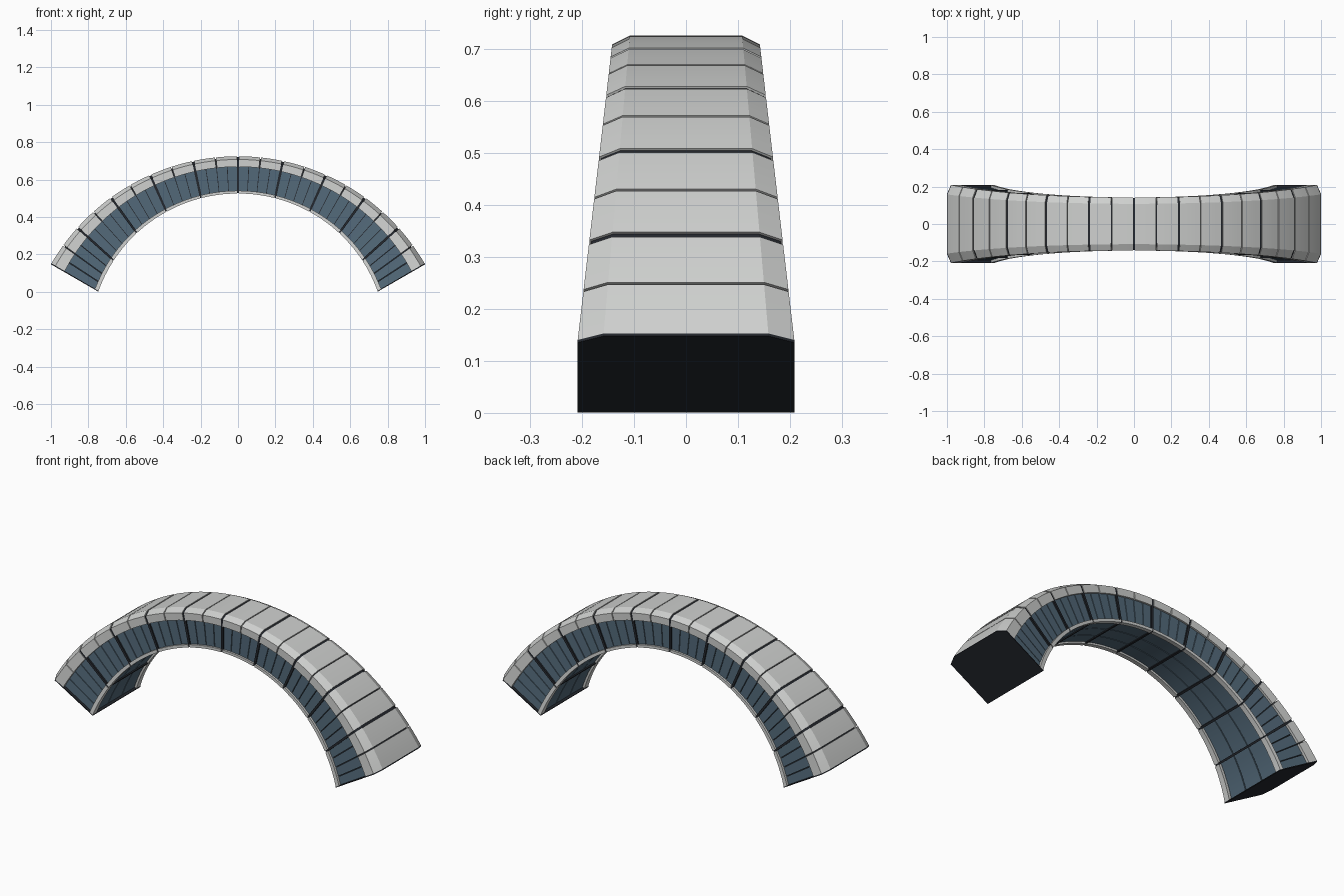
import bpy, bmesh
from math import radians, sin, cos

cube = bpy.data.objects.get("Cube")
if cube:
    bpy.data.objects.remove(cube)

RADIUS = 1.155      # outer radius of the arch
CENTRE_Z = -0.43    # height of the arch centre
HALF = 60           # half of the arch angle
BAY = 12            # angle of one bay


def material(name, color):
    m = bpy.data.materials.new(name)
    m.use_nodes = True
    m.diffuse_color = (*color, 1)
    m.node_tree.nodes["Principled BSDF"].inputs["Base Color"].default_value = (*color, 1)
    return m


shell_grey = material("shell grey", (0.62, 0.63, 0.62))
panel_blue = material("panel blue", (0.085, 0.14, 0.19))
frame_dark = material("frame dark", (0.017, 0.02, 0.026))


def place(y, depth, angle):
    """Section point (y, depth below the outer face) at an angle; the section grows to the feet."""
    a = radians(angle)
    s = 1 + 0.94 * (1 - cos(a))
    r = RADIUS - s * depth
    return (r * sin(a), s * y, CENTRE_Z + r * cos(a))


def sweep(bm, section, start, end):
    """Sweep a closed section along the arch, capped at both ends."""
    steps = max(1, round((end - start) / 1.5))
    rings = []
    for i in range(steps + 1):
        angle = start + (end - start) * i / steps
        rings.append([bm.verts.new(place(y, d, angle)) for y, d in section])
    n = len(section)
    for a, b in zip(rings, rings[1:]):
        for k in range(n):
            bm.faces.new((a[k], a[(k + 1) % n], b[(k + 1) % n], b[k]))
    bm.faces.new(rings[0])
    bm.faces.new(rings[-1])


def part(name, sections, spans, mat):
    bm = bmesh.new()
    for section in sections:
        for start, end in spans:
            sweep(bm, section, start, end)
    bmesh.ops.recalc_face_normals(bm, faces=bm.faces[:])
    mesh = bpy.data.meshes.new(name)
    bm.to_mesh(mesh)
    bm.free()
    mesh.materials.append(mat)
    obj = bpy.data.objects.new(name, mesh)
    bpy.context.collection.objects.link(obj)
    bpy.ops.object.select_all(action='DESELECT')
    obj.select_set(True)
    bpy.context.view_layer.objects.active = obj
    bpy.ops.object.shade_smooth_by_angle(angle=radians(15))


def spans(per_bay, wide, thin):
    """Angle ranges of the pieces in every bay, with wide gaps at bays and thin ones inside."""
    result = []
    for bay in range(-HALF, HALF, BAY):
        for i in range(per_bay):
            a = bay + BAY * i / per_bay
            b = bay + BAY * (i + 1) / per_bay
            result.append((a + (wide if i == 0 else thin),
                           b - (wide if i == per_bay - 1 else thin)))
    return result


def box(y0, y1, d0, d1):
    return [(y0, d0), (y1, d0), (y1, d1), (y0, d1)]


def both_sides(y0, y1, d0, d1):
    return [box(y0, y1, d0, d1), box(-y1, -y0, d0, d1)]


def hood(half, flat, top, shoulder, bottom):
    """Chamfered profile, symmetric about the middle."""
    side = [(flat, top), (half, shoulder), (half, bottom)]
    return side + [(-y, d) for y, d in reversed(side)]


# Dark core seen through the gaps
part("inner_core", [hood(0.126, 0.1, 0.008, 0.022, 0.187)], [(-HALF + 0.1, HALF - 0.1)], frame_dark)

# Dark ribs between the bays and end plates on the feet
part("bay_ribs", [hood(0.139, 0.107, 0.004, 0.02, 0.197)],
     [(a - 0.35, a + 0.35) for a in range(-HALF + BAY, HALF, BAY)], frame_dark)
part("end_plates", [hood(0.142, 0.108, 0, 0.017, 0.2)],
     [(-HALF, -HALF + 0.3), (HALF - 0.3, HALF)], frame_dark)

# Outer plates with chamfered shoulders
part("outer_plates", [hood(0.142, 0.108, 0, 0.017, 0.056)], spans(2, 0.3, 0.13), shell_grey)

# Recessed side panels
part("side_panels", both_sides(0.1, 0.132, 0.05, 0.185), spans(4, 0.3, 0.1), panel_blue)

# Light rails along the lower edges
part("lower_rails", both_sides(0.119, 0.142, 0.184, 0.199), spans(1, 0.25, 0.1), shell_grey)

# Three strips of panels under the arch
strips = both_sides(0.043, 0.115, 0.17, 0.192) + [box(-0.039, 0.039, 0.17, 0.192)]
part("underside_panels", strips, spans(1, 0.35, 0.1), panel_blue)
